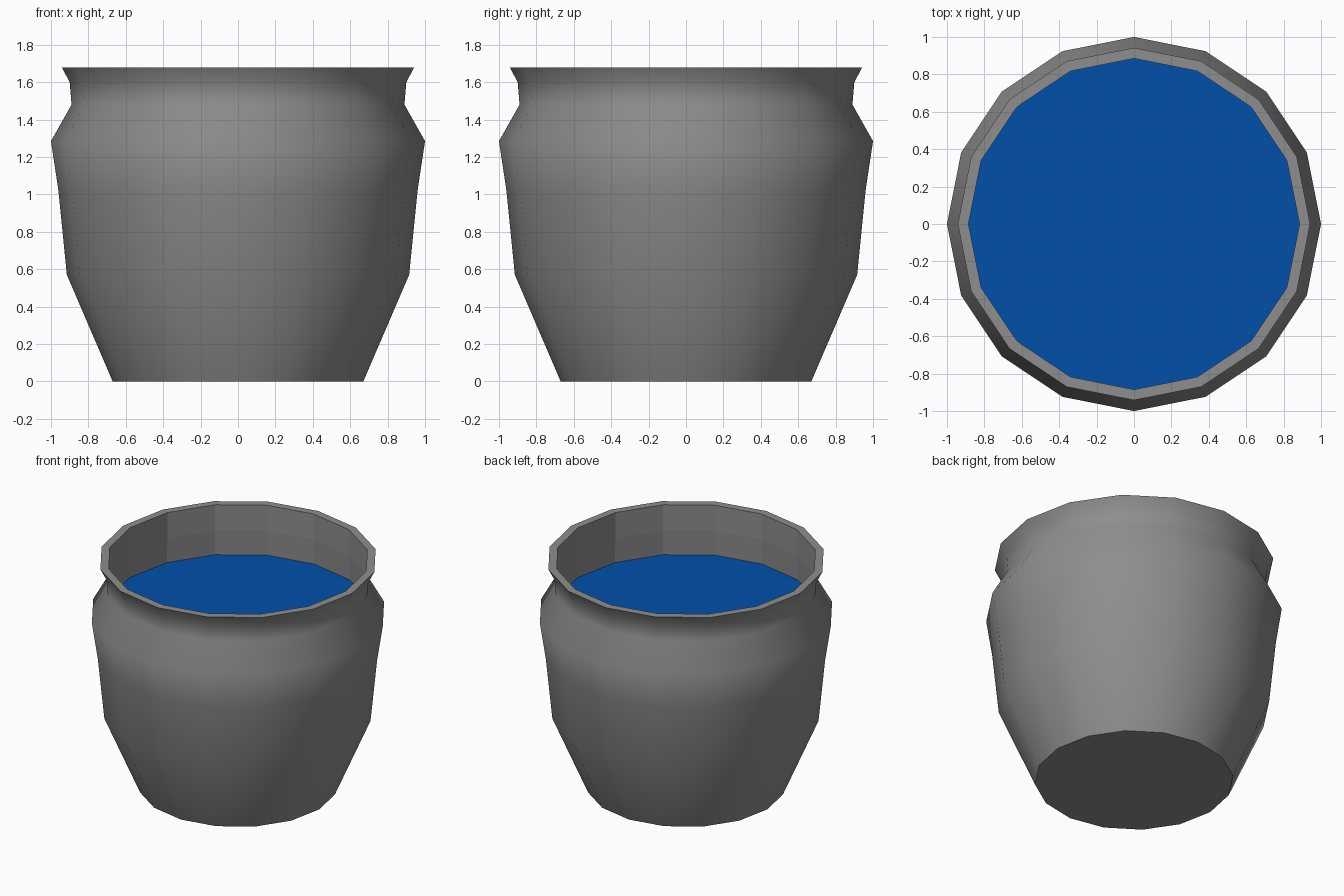
import bpy, bmesh, math

if "Cube" in bpy.data.objects:
    bpy.data.objects.remove(bpy.data.objects["Cube"])

SIDES = 16


def ring(bm, r, z):
    return [bm.verts.new((r * math.cos(2 * math.pi * i / SIDES),
                          r * math.sin(2 * math.pi * i / SIDES), z))
            for i in range(SIDES)]


def finish(bm, name, color):
    mesh = bpy.data.meshes.new(name)
    bm.to_mesh(mesh)
    bm.free()
    obj = bpy.data.objects.new(name, mesh)
    bpy.context.collection.objects.link(obj)
    mat = bpy.data.materials.new(name + "_color")
    mat.diffuse_color = (*color, 1)
    mat.use_nodes = True
    mat.node_tree.nodes["Principled BSDF"].inputs["Base Color"].default_value = mat.diffuse_color
    mesh.materials.append(mat)
    return obj


# Pot: smooth outer wall, flat rim, faceted inner wall, flat base
outer = [(0.67, 0), (0.915, 0.57), (0.96, 1.02), (1.0, 1.285),
         (0.89, 1.48), (0.9, 1.6), (0.942, 1.68)]
inner = [(0.885, 1.68), (0.885, 1.49), (0.895, 1.29)]
bm = bmesh.new()
rings = [ring(bm, r, z) for r, z in outer + inner]
for k in range(len(rings) - 1):
    a, b = rings[k], rings[k + 1]
    for i in range(SIDES):
        j = (i + 1) % SIDES
        face = bm.faces.new((a[i], a[j], b[j], b[i]))
        face.smooth = k < len(outer) - 1
bm.faces.new(rings[0][::-1])
finish(bm, "pot", (0.27, 0.27, 0.27))

# Water surface
bm = bmesh.new()
bm.faces.new(ring(bm, 0.892, 1.305))
finish(bm, "water", (0.0, 0.08, 0.395))
